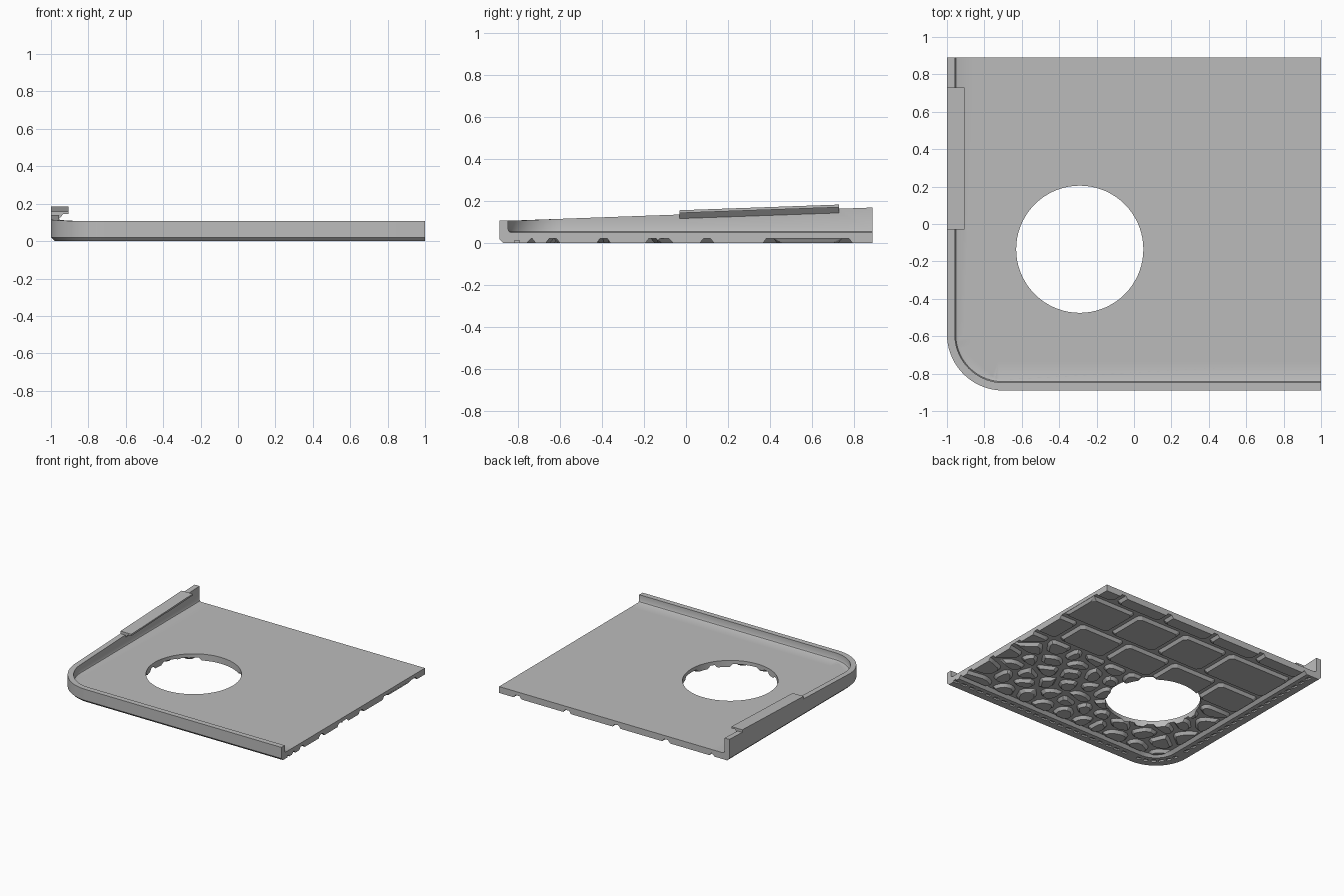
import bpy, bmesh, math, random
from mathutils import Vector

if "Cube" in bpy.data.objects:
    bpy.data.objects.remove(bpy.data.objects["Cube"])

random.seed(4)
W, D = 1.0, 0.89          # half width and half depth
R = 0.30                  # outer corner radius
C = Vector((-W + R, -D + R))

grey = bpy.data.materials.new("plain grey")
grey.diffuse_color = (0.5, 0.5, 0.5, 1)
grey.use_nodes = True
grey.node_tree.nodes["Principled BSDF"].inputs["Base Color"].default_value = grey.diffuse_color


def make(name, bm):
    bmesh.ops.recalc_face_normals(bm, faces=bm.faces)
    me = bpy.data.meshes.new(name)
    bm.to_mesh(me)
    bm.free()
    me.materials.append(grey)
    ob = bpy.data.objects.new(name, me)
    bpy.context.collection.objects.link(ob)
    return ob


def loft(bm, rings, closed=False):
    """Skin a list of equal rings; cap the ends unless closed."""
    vs = [[bm.verts.new(p) for p in r] for r in rings]
    n = len(vs[0])
    for a, b in zip(vs, vs[1:]):
        for i in range(n):
            bm.faces.new((a[i], a[(i + 1) % n], b[(i + 1) % n], b[i]))
    bm.faces.new(vs[0])
    bm.faces.new(vs[-1])


def combine(target, other, op):
    m = target.modifiers.new(op.lower(), 'BOOLEAN')
    m.object, m.operation, m.solver = other, op, 'EXACT'
    bpy.context.view_layer.objects.active = target
    bpy.ops.object.modifier_apply(modifier=m.name)
    bpy.data.objects.remove(other, do_unlink=True)


def path(d, steps=18):
    """Left edge, rounded corner and front edge, moved inward by d."""
    pts = [Vector((-W + d, D))]
    for i in range(steps + 1):
        a = math.pi + math.pi / 2 * i / steps
        pts.append(C + Vector((math.cos(a), math.sin(a))) * (R - d))
    return pts + [Vector((W, -D + d))]


# rim with sloping wall: section of (inward offset, height), None = wall top
section = [(0.02, 0), (0, 0.02), (0, None), (0.042, None), (0.042, 0.066),
           (0.047, 0.055), (0.058, 0.05), (0.15, 0.05), (0.155, 0.024), (0.13, 0)]
lanes = [path(d) for d, z in section]
outer = path(0)
bm = bmesh.new()
rings = []
for i, o in enumerate(outer):
    top = 0.107 + 0.063 * max(0, (o.y + 0.85) / 1.74)
    rings.append([(l[i].x, l[i].y, top if z is None else z)
                  for l, (d, z) in zip(lanes, section)])
loft(bm, rings)
tray = make("tray", bm)

# floor slab
bm = bmesh.new()
foot = path(0.03) + [Vector((W, D))]
loft(bm, [[(p.x, p.y, z) for p in foot] for z in (0.022, 0.05)])
combine(tray, make("floor", bm), 'UNION')


# underside tiles
def clip(poly, n, k):
    """Keep the part of a polygon where p.n <= k."""
    out = []
    for a, b in zip(poly, poly[1:] + poly[:1]):
        da, db = a.dot(n) - k, b.dot(n) - k
        if da <= 0:
            out.append(a)
        if da * db < 0:
            out.append(a.lerp(b, da / (da - db)))
    return out


def soften(poly):
    out = []
    for i, p in enumerate(poly):
        if abs(p.x - W) < 1e-4 or abs(p.y - D) < 1e-4:
            out.append(p)
        else:
            for q in (poly[i - 1], poly[(i + 1) % len(poly)]):
                out.append(p.lerp(q, min(0.3, 0.025 / max((q - p).length, 1e-4))))
    return out


def tile(bm, planes):
    """Tapered stone: planes are (normal, limit, inset flag)."""
    pts = []
    for inset, z in ((0.034, 0), (0.024, 0.014), (0.014, 0.026)):
        poly = [Vector(p) for p in ((-2, -2), (2, -2), (2, 2), (-2, 2))]
        for n, k, edge in planes:
            poly = clip(poly, n, k - (inset if edge else 0))
        if len(poly) < 3:
            return
        pts += [(p.x, p.y, z) for p in soften(poly)]
    part = bmesh.new()
    vs = [part.verts.new(p) for p in pts]
    bmesh.ops.remove_doubles(part, verts=vs, dist=0.0005)
    geo = bmesh.ops.convex_hull(part, input=part.verts[:])
    bmesh.ops.delete(part, geom=list({v for v in geo['geom_interior'] + geo['geom_unused']
                                      if isinstance(v, bmesh.types.BMVert)}), context='VERTS')
    bmesh.ops.dissolve_limit(part, angle_limit=0.01, verts=part.verts[:], edges=part.edges[:])
    me = bpy.data.meshes.new("tmp")
    part.to_mesh(me)
    part.free()
    bm.from_mesh(me)
    bpy.data.meshes.remove(me)


X, Y = Vector((1, 0)), Vector((0, 1))
region = [(X, W, False), (Y, D, False)]
for i in range(7):
    n = Vector((math.cos(math.pi + i * math.pi / 12), math.sin(math.pi + i * math.pi / 12)))
    region.append((n, C.dot(n) + R - 0.14, True))

bm = bmesh.new()
# large staggered slabs toward the back
for y0, y1, shift in ((0.10, 0.40, 0.1), (0.40, 0.76, 0.3), (0.76, 1.2, 0.12)):
    xs = [-1.2] + [-1.0 + shift + 0.43 * i for i in range(1, 5)] + [1.3]
    for x0, x1 in zip(xs, xs[1:]):
        if x0 < 0.97:
            tile(bm, region + [(X, x1, True), (-X, -x0, True), (Y, y1, True), (-Y, -y0, True)])
# small cobbles toward the front
sites = [Vector((-0.78 + 0.18 * i + 0.09 * (j % 2) + random.uniform(-.05, .05),
                 -0.67 + 0.14 * j + random.uniform(-.04, .04)))
         for i in range(10) for j in range(6)]
for s in sites:
    near = [(t - s, ((t + s) / 2)) for t in sites if t is not s and (t - s).length < 0.6]
    planes = [(v.normalized(), m.dot(v.normalized()), True) for v, m in near]
    tile(bm, region + [(Y, 0.10, True)] + planes)
combine(tray, make("tiles", bm), 'UNION')

# clip lip on the left wall
lip = [(-1, 0.115), (-1, 0.157), (-0.905, 0.157), (-0.905, 0.144), (-0.935, 0.144), (-0.96, 0.115)]
bm = bmesh.new()
loft(bm, [[(x, y, z + dz) for x, z in lip] for y, dz in ((-0.03, 0), (0.73, 0.027))])
combine(tray, make("clip_lip", bm), 'UNION')

# round opening
bm = bmesh.new()
bmesh.ops.create_cone(bm, cap_ends=True, segments=72, radius1=0.34, radius2=0.34, depth=1)
bmesh.ops.translate(bm, verts=bm.verts, vec=(-0.29, -0.135, 0))
combine(tray, make("opening", bm), 'DIFFERENCE')

# stitch slots along the rim underside
bm = bmesh.new()
lane = path(0.085)
for a, b in zip(lane, lane[1:]):
    if (b - a).length < 0.1:
        continue
    count = int((b - a).length / 0.075)
    u = (b - a).normalized()
    v = Vector((-u.y, u.x)) * 0.012
    for i in range(count):
        p = b - u * (0.075 * i - 0.01) if b.x > 0.9 else a + u * (0.075 * i + 0.02)
        q = p - u * 0.045 if b.x > 0.9 else p + u * 0.045
        loft(bm, [[(c.x, c.y, z) for c in (p + v, q + v, q - v, p - v)] for z in (-0.02, 0.012)])
for i in range(6):
    ring = [C + Vector((math.cos(a), math.sin(a))) * r
            for a0 in [math.pi + math.radians(5 + 15 * i)]
            for a, r in ((a0, 0.203), (a0 + 0.16, 0.203), (a0 + 0.16, 0.227), (a0, 0.227))]
    loft(bm, [[(c.x, c.y, z) for c in ring] for z in (-0.02, 0.012)])
combine(tray, make("stitches", bm), 'DIFFERENCE')

bpy.ops.object.select_all(action='DESELECT')
tray.select_set(True)
bpy.context.view_layer.objects.active = tray
bpy.ops.object.shade_smooth_by_angle(angle=math.radians(25))
